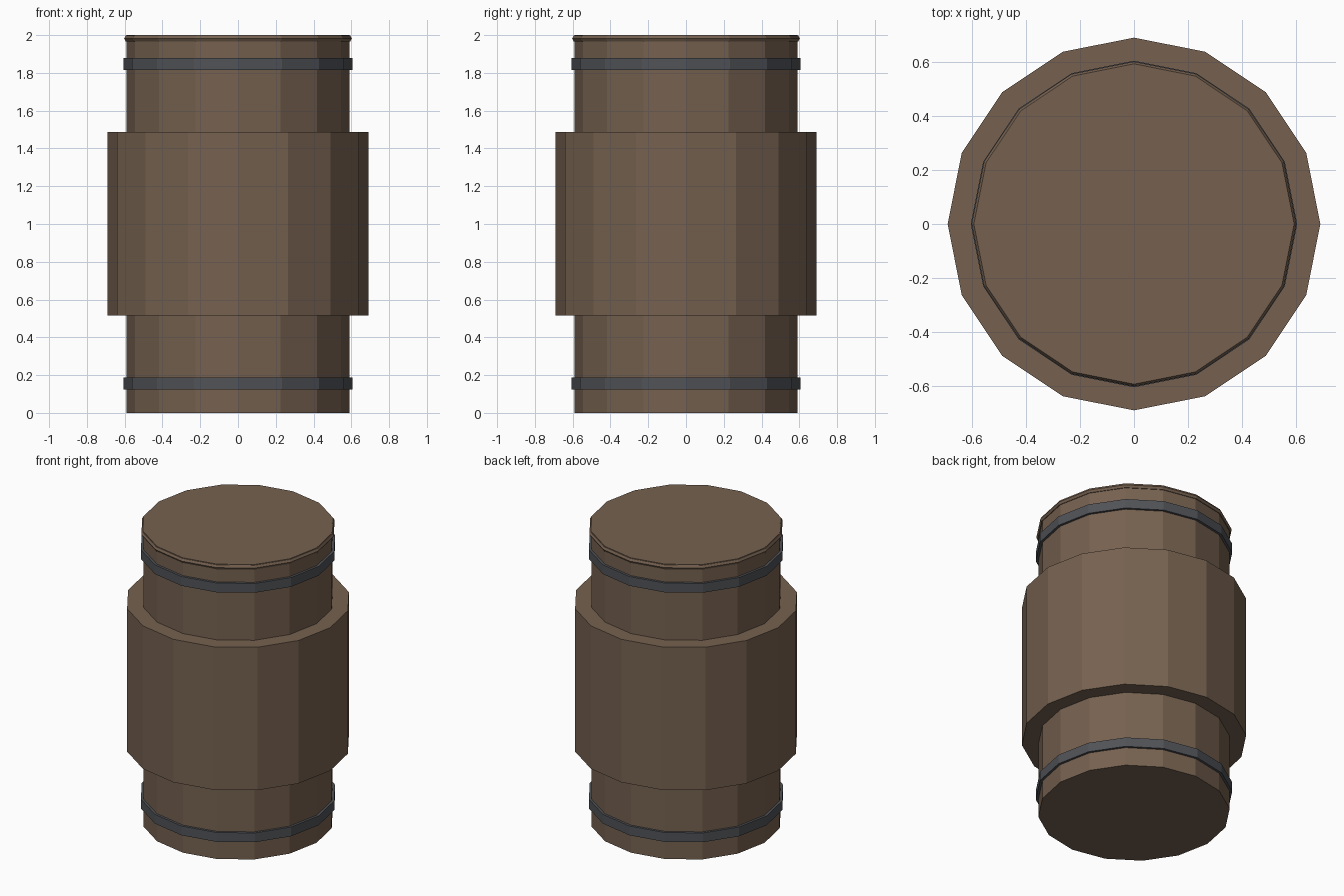
import bpy, bmesh, math

if "Cube" in bpy.data.objects:
    bpy.data.objects.remove(bpy.data.objects["Cube"])

SIDES = 16


def material(name, rgb):
    m = bpy.data.materials.new(name)
    m.diffuse_color = (*rgb, 1)
    m.use_nodes = True
    m.node_tree.nodes["Principled BSDF"].inputs["Base Color"].default_value = m.diffuse_color
    return m


wood = material("brown_wood", (0.18, 0.12, 0.08))
iron = material("dark_iron", (0.08, 0.085, 0.095))


def lathe(name, profile, mat, ring=False):
    """Spin (radius, z) points around z; closed ring section or capped solid."""
    bm = bmesh.new()
    loops = []
    for r, z in profile:
        loops.append([bm.verts.new((r * math.cos(2 * math.pi * i / SIDES),
                                    r * math.sin(2 * math.pi * i / SIDES), z))
                      for i in range(SIDES)])
    pairs = list(zip(loops, loops[1:]))
    if ring:
        pairs.append((loops[-1], loops[0]))
    else:
        bm.faces.new(loops[0])
        bm.faces.new(loops[-1])
    for a, b in pairs:
        for i in range(SIDES):
            j = (i + 1) % SIDES
            bm.faces.new((a[i], a[j], b[j], b[i]))
    bmesh.ops.recalc_face_normals(bm, faces=bm.faces)
    me = bpy.data.meshes.new(name)
    bm.to_mesh(me)
    bm.free()
    me.materials.append(mat)
    ob = bpy.data.objects.new(name, me)
    bpy.context.collection.objects.link(ob)
    return ob


# Barrel body with wider middle section
lathe("barrel_body", [(0.59, 0), (0.59, 0.516), (0.692, 0.516),
                      (0.692, 1.486), (0.59, 1.486), (0.59, 2.0)], wood)

# Iron hoops near both ends
for name, z in (("lower_hoop", 0.124), ("upper_hoop", 1.816)):
    lathe(name, [(0.58, z), (0.606, z), (0.606, z + 0.063), (0.58, z + 0.063)],
          iron, ring=True)

# Thin rounded rim around the lid
rim = [(0.586 + 0.017 * math.cos(math.radians(a)),
        1.982 + 0.017 * math.sin(math.radians(a))) for a in range(0, 360, 60)]
lathe("lid_rim", rim, wood, ring=True)
